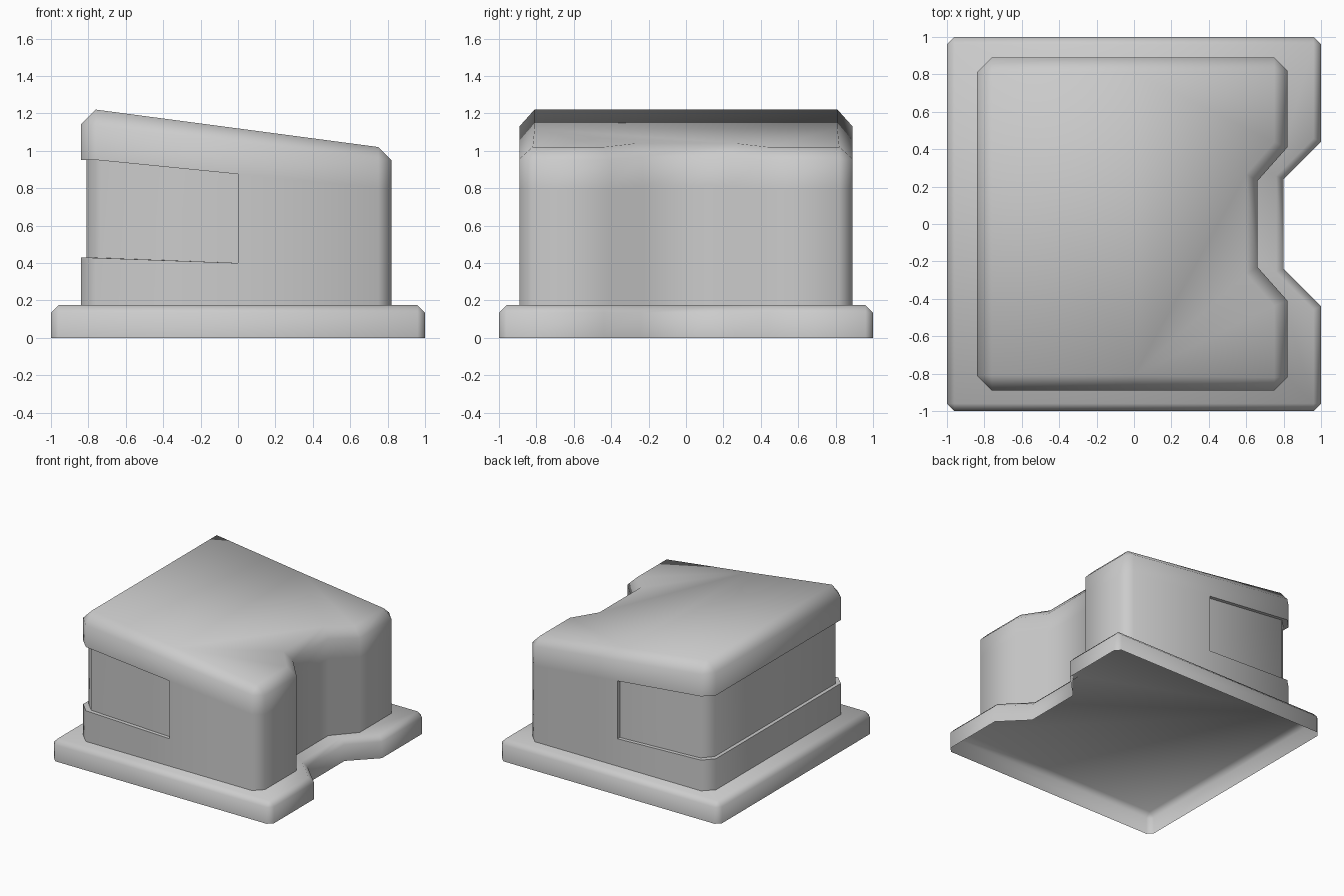
import bpy, bmesh, math

if "Cube" in bpy.data.objects:
    bpy.data.objects.remove(bpy.data.objects["Cube"])


def mirrored(half):
    """Close a +y half outline (left to right) with its -y mirror image."""
    return half + [(x, -y) for x, y in reversed(half)]


def loft(bm, rings):
    """Bridge successive rings of equal point count; return bands of faces."""
    loops = [[bm.verts.new(p) for p in ring] for ring in rings]
    bands = []
    for a, b in zip(loops, loops[1:]):
        n = len(a)
        bands.append([bm.faces.new((a[(i + 1) % n], a[i], b[i], b[(i + 1) % n]))
                      for i in range(n)])
    bm.faces.new(list(reversed(loops[-1])))
    return bands


def lift(outline, height):
    return [(x, y, height(x)) for x, y in outline]


def finish(bm, name):
    bmesh.ops.remove_doubles(bm, verts=bm.verts[:], dist=0.0005)
    mesh = bpy.data.meshes.new(name)
    bm.to_mesh(mesh)
    bm.free()
    obj = bpy.data.objects.new(name, mesh)
    bpy.context.collection.objects.link(obj)
    bpy.ops.object.select_all(action='DESELECT')
    obj.select_set(True)
    bpy.context.view_layer.objects.active = obj
    bpy.ops.object.shade_smooth_by_angle(angle=math.radians(60))
    return obj


# Base flange: notched plate with chamfered rim, open underneath
outer = mirrored([(-1, .96), (-.96, 1), (.96, 1), (1, .96), (1, .44), (.80, .24)])
inner = mirrored([(-.96, .96), (-.96, .96), (.96, .96), (.96, .96),
                  (.96, .457), (.76, .257)])
bm = bmesh.new()
loft(bm, [lift(outer, lambda x: 0), lift(outer, lambda x: .135),
          lift(inner, lambda x: .175)])
finish(bm, "base_flange")

# Body: notched housing with sloping, chamfered top
wall = mirrored([(-.84, .81), (-.76, .89), (0, .89), (.75, .89), (.82, .82),
                 (.82, .41), (.66, .23)])
top = mirrored([(-.76, .81), (-.76, .81), (0, .81), (.75, .82), (.75, .82),
                (.75, .437), (.60, .267)])
bm = bmesh.new()
bands = loft(bm, [
    lift(wall, lambda x: .175),
    lift(wall, lambda x: .40 - .036 * x),
    lift(wall, lambda x: min(.875 - .10 * x, .951)),
    lift(wall, lambda x: .95 + (.82 - x) * .1145),
    lift(top, lambda x: 1.02 + (.75 - x) * .1325)])

# Recessed band wrapping the left half of the body
panel = [f for f in bands[1] if f.calc_center_median().x < -.1]
result = bmesh.ops.extrude_face_region(bm, geom=panel)
for v in [g for g in result["geom"] if isinstance(g, bmesh.types.BMVert)]:
    v.co.x *= .81 / .84
    v.co.y *= .86 / .89
leftover = [f for f in panel if f.is_valid]
if leftover:
    bmesh.ops.delete(bm, geom=leftover, context='FACES')
finish(bm, "body")
